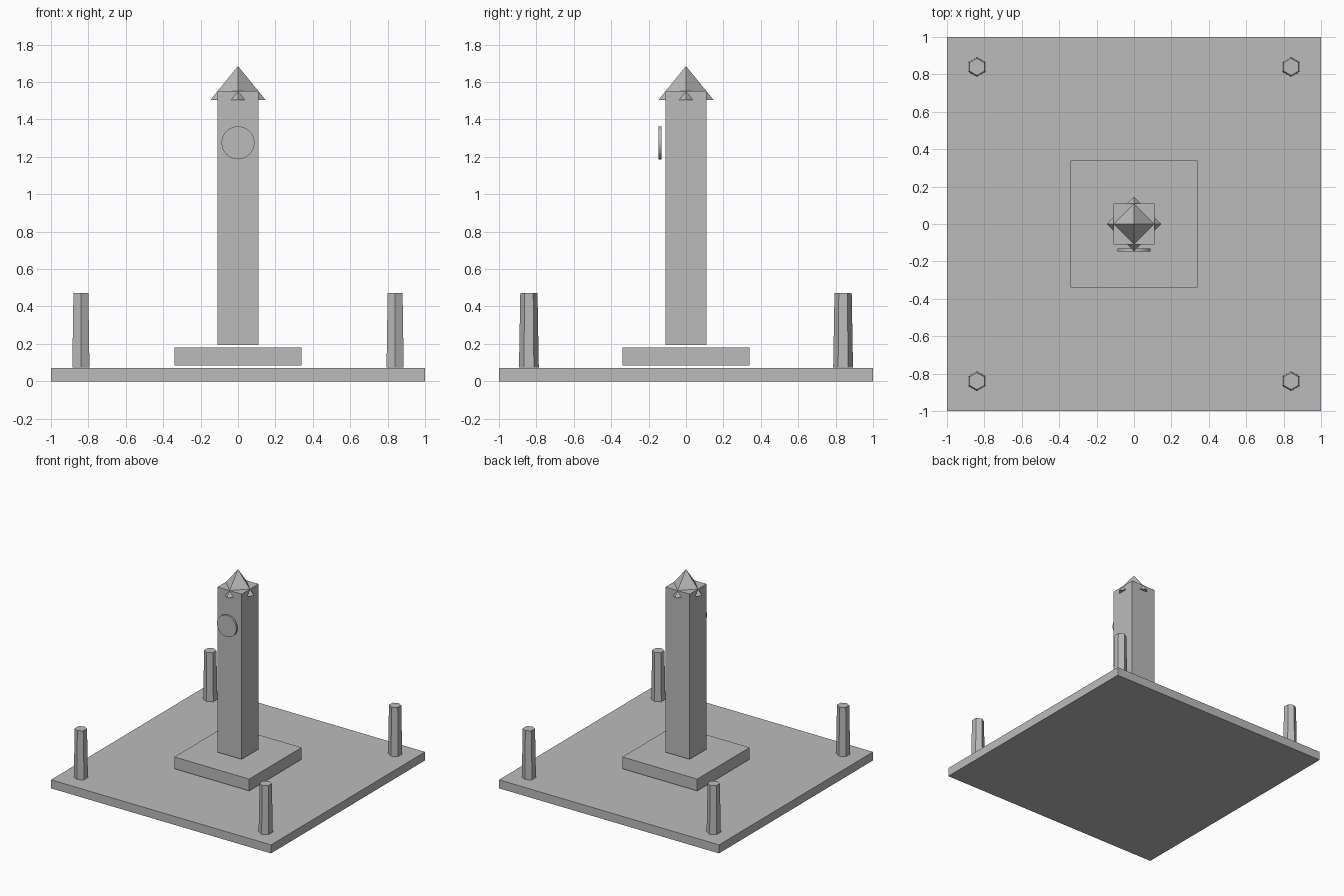
import bpy
import math

cube = bpy.data.objects.get("Cube")
if cube:
    bpy.data.objects.remove(cube, do_unlink=True)

GREY = (0.5, 0.5, 0.5, 1.0)
stone = bpy.data.materials.new("grey stone")
stone.use_nodes = True
stone.diffuse_color = GREY
stone.node_tree.nodes["Principled BSDF"].inputs["Base Color"].default_value = GREY


def finish(name):
    obj = bpy.context.object
    obj.name = name
    obj.data.materials.append(stone)
    return obj


def block(name, width, bottom, top):
    """Square block centred on the vertical axis."""
    bpy.ops.mesh.primitive_cube_add(size=1, location=(0, 0, (bottom + top) / 2))
    obj = finish(name)
    obj.scale = (width, width, top - bottom)
    bpy.ops.object.transform_apply(location=False, rotation=False, scale=True)
    return obj


def taper(name, sides, r_bottom, r_top, bottom, top, x=0, y=0):
    """Upright cone or tapered prism with a corner towards +y."""
    bpy.ops.mesh.primitive_cone_add(vertices=sides, radius1=r_bottom, radius2=r_top,
                                    depth=top - bottom, location=(x, y, (bottom + top) / 2))
    return finish(name)


# Ground slab, plinth and tower shaft, with narrow gaps between them
block("ground_slab", 2.0, 0.0, 0.07)
block("plinth", 0.68, 0.085, 0.182)
block("tower_shaft", 0.22, 0.195, 1.552)

# Pyramid roof turned diagonally, so its corners overhang the shaft walls
taper("roof", 4, 0.147, 0, 1.505, 1.685)

# Clock disc standing just off the front wall
bpy.ops.mesh.primitive_cylinder_add(vertices=32, radius=0.088, depth=0.016,
                                    location=(0, -0.14, 1.275),
                                    rotation=(math.pi / 2, 0, 0))
finish("clock_disc")
bpy.ops.object.shade_smooth_by_angle(angle=math.radians(30))

# Tapered hexagonal corner posts
for side, x in (("left", 0.84), ("right", -0.84)):
    for end, y in (("front", -0.84), ("back", 0.84)):
        taper(f"{end}_{side}_post", 6, 0.053, 0.046, 0.073, 0.473, x, y)
